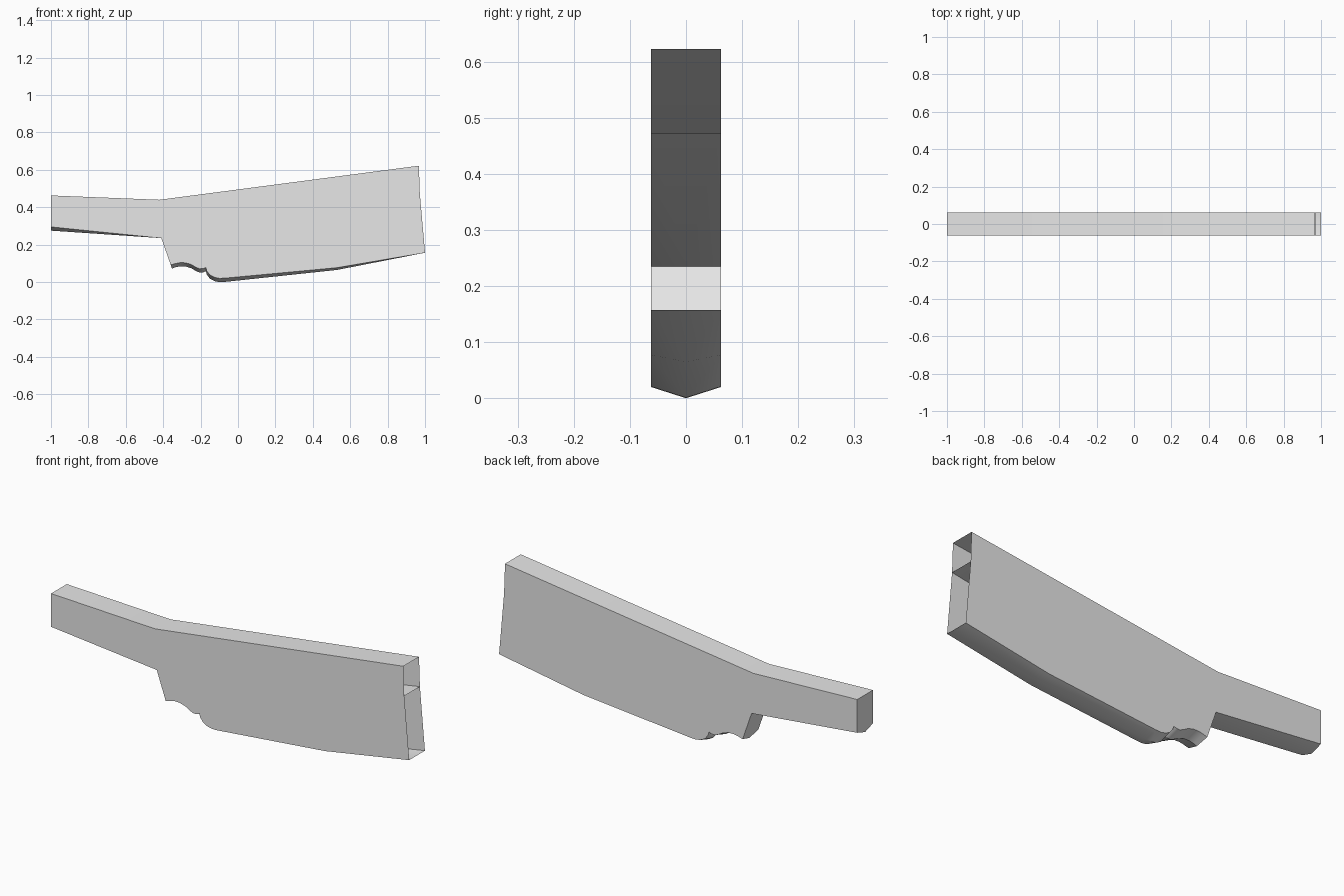
import bpy
import bmesh

cube = bpy.data.objects.get("Cube")
if cube:
    bpy.data.objects.remove(cube, do_unlink=True)

HALF = 0.0625  # half thickness

grey = bpy.data.materials.new("light_grey")
grey.use_nodes = True
grey.diffuse_color = (0.8, 0.8, 0.8, 1)
grey.node_tree.nodes["Principled BSDF"].inputs["Base Color"].default_value = (0.8, 0.8, 0.8, 1)


def shell(name, top, keel, closed_top):
    """Half shell, open at +x, mirrored across y.
    top: (x, z) points; keel: (x, z, drop of the centre ridge, ridge shift in x)."""
    bm = bmesh.new()
    top_out = [bm.verts.new((x, -HALF, z)) for x, z in top]
    top_mid = [bm.verts.new((x, 0, z)) for x, z in top]
    keel_out = [bm.verts.new((x, -HALF, z)) for x, z, d, s in keel]
    keel_mid = [bm.verts.new((x + s, 0, z - d)) for x, z, d, s in keel]

    def strip(a, b):
        for i in range(len(a) - 1):
            bm.faces.new((a[i], a[i + 1], b[i + 1], b[i]))

    bm.faces.new(keel_out + top_out[::-1])          # side wall
    strip(keel_mid, keel_out)                       # V-shaped underside
    if closed_top:
        strip(top_out, top_mid)
    bm.faces.new((top_mid[0], keel_mid[0], keel_out[0], top_out[0]))  # -x end
    bmesh.ops.recalc_face_normals(bm, faces=bm.faces)
    # outer wall must face -y
    wall = max(bm.faces, key=lambda f: f.calc_area())
    if wall.normal.y > 0:
        bmesh.ops.reverse_faces(bm, faces=bm.faces)

    mesh = bpy.data.meshes.new(name)
    bm.to_mesh(mesh)
    bm.free()
    mesh.materials.append(grey)
    ob = bpy.data.objects.new(name, mesh)
    bpy.context.collection.objects.link(ob)
    mirror = ob.modifiers.new("mirror", 'MIRROR')
    mirror.use_axis = (False, True, False)
    bpy.ops.object.select_all(action='DESELECT')
    ob.select_set(True)
    bpy.context.view_layer.objects.active = ob
    bpy.ops.object.modifier_apply(modifier="mirror")
    bpy.ops.object.shade_smooth_by_angle(angle=0.5)
    return ob


# Upper channel, its floor also divides the two chambers
shell("upper_channel",
      [(-1, 0.463), (-0.42, 0.44), (0.967, 0.622)],
      [(-1, 0.295, 0.02, 0), (-0.41, 0.235, 0, 0), (0.972, 0.473, 0, 0)],
      True)

# Lower body with the scalloped nose
D = 0.02
nose = [(-0.335, 0.099), (-0.31, 0.104), (-0.28, 0.103), (-0.25, 0.094),
        (-0.225, 0.079), (-0.205, 0.071), (-0.185, 0.072), (-0.172, 0.078),
        (-0.167, 0.06), (-0.15, 0.038), (-0.125, 0.025), (-0.1, 0.02), (-0.07, 0.021)]
shell("lower_body",
      [(-0.41, 0.235), (0.972, 0.473)],
      [(-0.36, 0.092, D, 0.007)] + [(x, z, D, 0) for x, z in nose]
      + [(0.53, 0.077, 0.012, 0), (1, 0.157, 0, 0)],
      False)
